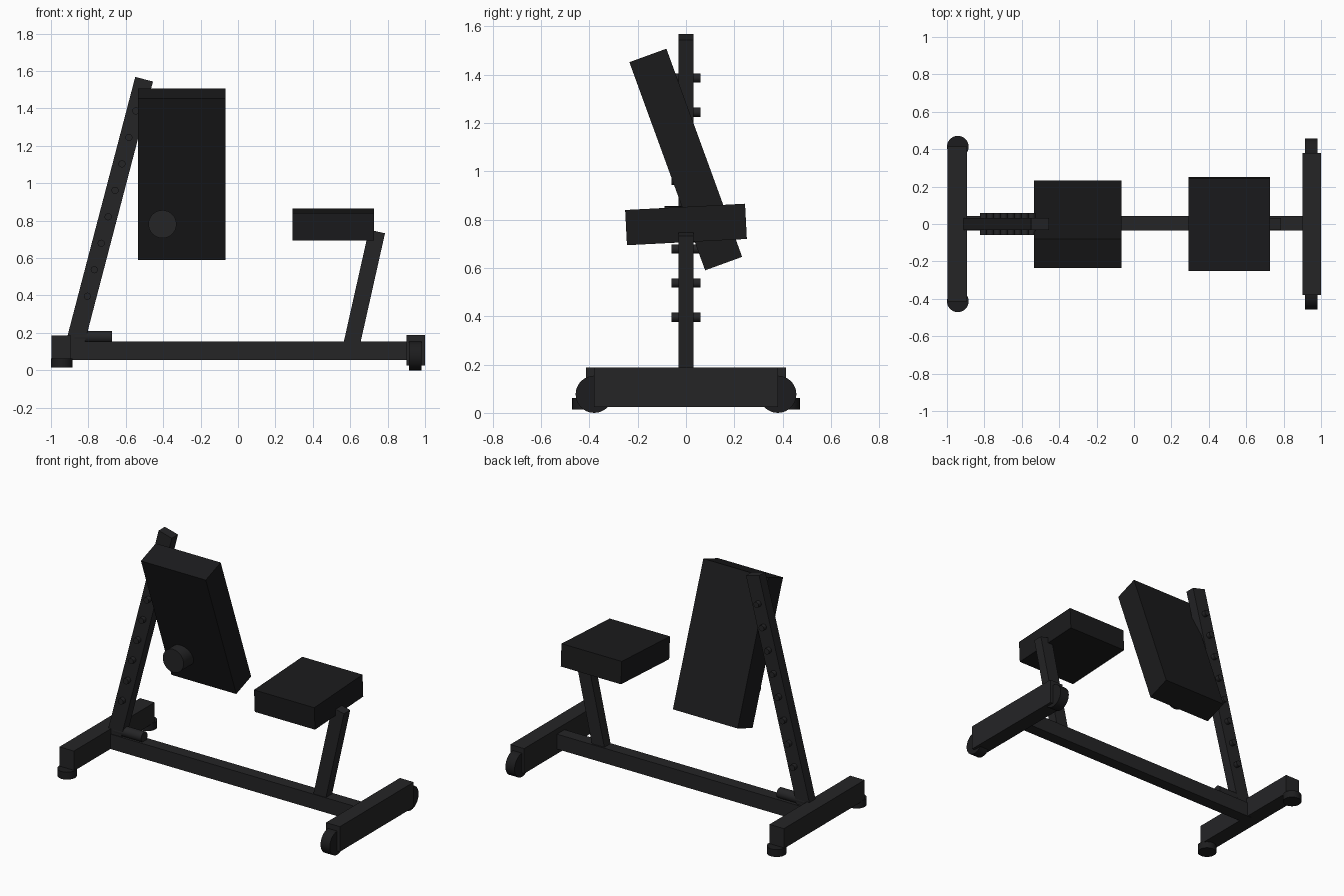
import bpy, math
from mathutils import Vector

if "Cube" in bpy.data.objects:
    bpy.data.objects.remove(bpy.data.objects["Cube"])


def material(name, v):
    m = bpy.data.materials.new(name)
    m.diffuse_color = (v, v, v * 1.08, 1)
    m.use_nodes = True
    m.node_tree.nodes["Principled BSDF"].inputs["Base Color"].default_value = m.diffuse_color
    return m


METAL = material("dark_metal", 0.018)
PADDING = material("black_padding", 0.011)
RUBBER = material("black_rubber", 0.012)


def box(name, center, size, mat, rot=(0, 0, 0)):
    bpy.ops.mesh.primitive_cube_add(size=1, location=center, rotation=rot)
    ob = bpy.context.object
    ob.name = name
    ob.scale = size
    ob.data.materials.append(mat)
    return ob


def cylinder(name, center, radius, length, axis, mat, sides=32):
    rot = {"X": (0, math.pi / 2, 0), "Y": (math.pi / 2, 0, 0), "Z": (0, 0, 0)}[axis]
    bpy.ops.mesh.primitive_cylinder_add(vertices=sides, radius=radius, depth=length,
                                        location=center, rotation=rot)
    ob = bpy.context.object
    ob.name = name
    ob.data.materials.append(mat)
    bpy.ops.object.shade_smooth_by_angle(angle=math.radians(35))
    return ob


def post(name, bottom, top, width, depth):
    """Square tube leaning in the xz plane between two (x, z) points."""
    a, b = Vector((bottom[0], 0, bottom[1])), Vector((top[0], 0, top[1]))
    d = b - a
    return box(name, (a + b) / 2, (width, depth, d.length), METAL,
               (0, math.atan2(d.x, d.z), 0))


# Base frame
box("base_beam", (0.0, 0.003, 0.104), (1.84, 0.078, 0.097), METAL)
box("left_foot_bar", (-0.944, 0, 0.122), (0.104, 0.83, 0.13), METAL)
box("right_foot_bar", (0.95, 0, 0.106), (0.1, 0.76, 0.163), METAL)

# Rubber feet on the left, transport wheels on the right
for side, s in (("front", -1), ("back", 1)):
    cylinder(f"{side}_rubber_foot", (-0.942, s * 0.413, 0.038), 0.058, 0.048, "Z", RUBBER)
    cylinder(f"{side}_wheel", (0.948, s * 0.38, 0.077), 0.077, 0.066, "X", RUBBER)

# Tall back post with the short tube at its base
BOTTOM, TOP = (-0.883, 0.1), (-0.502, 1.556)
post("back_post", BOTTOM, TOP, 0.098, 0.064)
cylinder("base_tube", (-0.775, 0, 0.178), 0.033, 0.2, "X", METAL)

# Row of adjustment pegs through the back post
for i in range(8):
    z = 0.396 + i * 0.1415
    x = BOTTOM[0] + (z - BOTTOM[1]) * (TOP[0] - BOTTOM[0]) / (TOP[1] - BOTTOM[1])
    cylinder(f"adjustment_peg_{i + 1}", (x, 0, z), 0.019, 0.118, "Y", METAL, 16)

# Backrest and its round knob
box("backrest", (-0.3015, -0.001, 1.049), (0.467, 0.163, 0.917), PADDING,
    (math.radians(20), 0, 0))
cylinder("backrest_knob", (-0.404, 0.0, 0.781), 0.075, 0.18, "Y", METAL)

# Seat and its post
post("seat_post", (0.599, 0.1), (0.743, 0.742), 0.088, 0.064)
box("seat", (0.509, 0, 0.78), (0.434, 0.497, 0.146), PADDING, (math.radians(3), 0, 0))
